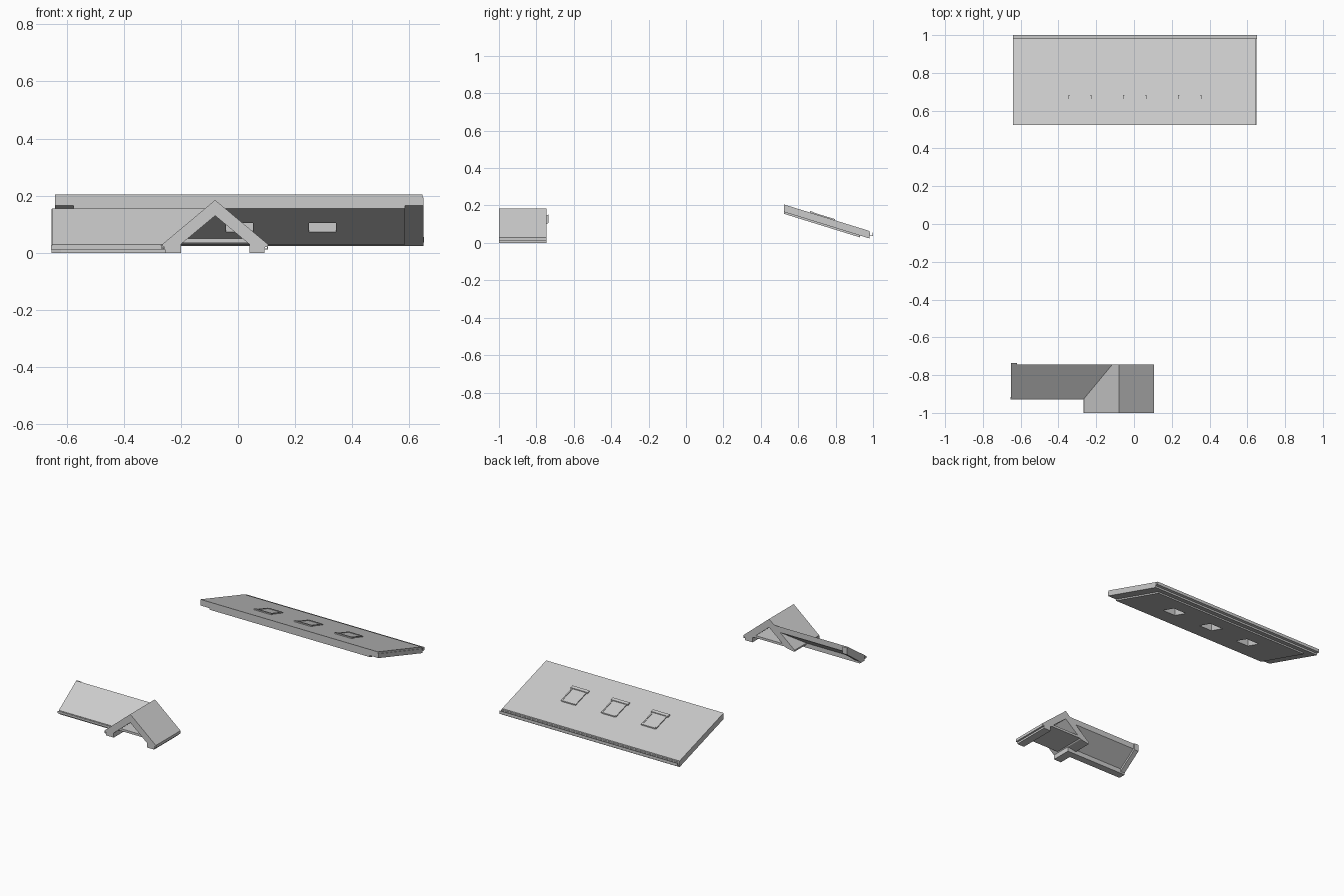
import bpy, bmesh
from mathutils import Vector

if "Cube" in bpy.data.objects:
    bpy.data.objects.remove(bpy.data.objects["Cube"])


def prism(name, profile, a, b, axis='X', cut=None):
    """Extrude a profile along X (profile = y,z) or along Y (profile = x,z)."""
    bm = bmesh.new()
    place = (lambda p, t: (t, p[0], p[1])) if axis == 'X' else (lambda p, t: (p[0], t, p[1]))
    face = bm.faces.new([bm.verts.new(place(p, a)) for p in profile])
    moved = bmesh.ops.extrude_face_region(bm, geom=[face])['geom']
    step = Vector((b - a, 0, 0)) if axis == 'X' else Vector((0, b - a, 0))
    bmesh.ops.translate(bm, vec=step, verts=[v for v in moved if isinstance(v, bmesh.types.BMVert)])
    if cut:
        geom = bm.verts[:] + bm.edges[:] + bm.faces[:]
        bmesh.ops.bisect_plane(bm, geom=geom, plane_co=cut[0], plane_no=cut[1], clear_inner=True)
        bmesh.ops.holes_fill(bm, edges=[e for e in bm.edges if e.is_boundary])
    bmesh.ops.recalc_face_normals(bm, faces=bm.faces)
    mesh = bpy.data.meshes.new(name)
    bm.to_mesh(mesh)
    bm.free()
    ob = bpy.data.objects.new(name, mesh)
    bpy.context.collection.objects.link(ob)
    return ob


def rect(u0, u1, z0, z1):
    return [(u0, z0), (u1, z0), (u1, z1), (u0, z1)]


def channel(u, out, z0, z1, w=0.015, t=0.003):
    """Open gutter section starting at wall position u and projecting by w."""
    pts = [(0, z0), (w, z0), (w, z1), (w - t, z1), (w - t, z0 + t), (t, z0 + t), (t, z1), (0, z1)]
    return [(u + out * p, z) for p, z in pts]


# ---- Large rear roof slope ----
Y0, Y1, SLOPE = 0.525, 0.98, 0.31


def band(y0, y1, top, bottom):
    """Sloped section, offsets measured vertically from the roof surface."""
    z = lambda y: 0.205 - SLOPE * (y - Y0)
    return [(y0, z(y0) + bottom), (y1, z(y1) + bottom), (y1, z(y1) + top), (y0, z(y0) + top)]


slabs = [prism("rear_roof_deck", band(Y0, Y1, 0, -0.04), -0.64, 0.645),
         prism("rear_roof_lining", band(Y0, 0.93, -0.04, -0.05), -0.575, 0.585)]
prism("rear_verge_trim", band(Y0, Y1, -0.012, -0.04), 0.645, 0.649)
prism("rear_gutter", channel(Y1, 1, 0.036, 0.056, 0.02), -0.64, 0.65)

# Skylights: opening through both layers, pane and raised frame
for i in range(3):
    cx = 0.005 + (i - 1) * 0.291
    cutter = prism("skylight_cutter", band(0.686, 0.79, 0.03, -0.09), cx - 0.0475, cx + 0.0475)
    cutter.hide_render = True
    cutter.hide_viewport = False
    cutter.display_type = 'WIRE'
    for slab in slabs:
        mod = slab.modifiers.new("opening", 'BOOLEAN')
        mod.operation = 'DIFFERENCE'
        mod.solver = 'EXACT'
        mod.object = cutter
        bpy.context.view_layer.objects.active = slab
        bpy.ops.object.modifier_apply(modifier=mod.name)
    bpy.data.objects.remove(cutter)
    prism(f"skylight_pane_{i}", band(0.675, 0.795, 0.003, -0.004), cx - 0.05, cx + 0.05)
    prism(f"skylight_head_{i}", band(0.663, 0.682, 0.008, -0.002), cx - 0.062, cx + 0.062)
    prism(f"skylight_sill_{i}", band(0.786, 0.797, 0.007, -0.002), cx - 0.047, cx + 0.047)
    for s in (-1, 1):
        x = cx + s * 0.05
        prism(f"skylight_jamb_{i}_{s}", band(0.672, 0.795, 0.006, -0.002), x - 0.004, x + 0.004)

# ---- Front gable ----
gable = [(-0.265, 0.03), (-0.08, 0.185), (0.105, 0.03), (0.105, 0.02), (0.093, 0.02), (0.093, 0),
         (0.04, 0), (0.04, 0.03), (-0.08, 0.13), (-0.2, 0.03), (-0.255, 0.02), (-0.265, 0.02)]
prism("gable_roof", gable, -1.0, -0.745, 'Y')
prism("gable_left_foot", [(-0.255, 0), (-0.2, 0), (-0.2, 0.03), (-0.255, 0.022)], -1.0, -0.867, 'Y')
prism("gable_ceiling", [(-0.2, 0.035), (0.04, 0.035), (0.02, 0.05), (-0.18, 0.05)], -0.96, -0.745, 'Y')
prism("gable_right_gutter", channel(0.092, 1, 0.012, 0.026, 0.013), -1.0, -0.745, 'Y')
prism("gable_left_gutter", channel(-0.254, -1, 0.012, 0.026, 0.013), -1.0, -0.92, 'Y')

# ---- Side roof, trimmed where it meets the gable ----
valley = (Vector((-0.08, 0, 0.185)), Vector((-0.155, 0, 0.185)))
side = [(-0.925, 0.03), (-0.745, 0.155), (-0.745, 0.118), (-0.867, 0.03), (-0.915, 0.022), (-0.925, 0.022)]
prism("side_roof", side, -0.65, 0.0, cut=valley)
prism("side_eave_box", [(-0.915, 0), (-0.867, 0), (-0.867, 0.03), (-0.915, 0.022)], -0.65, -0.255)
prism("side_gutter", channel(-0.915, -1, 0.012, 0.026), -0.655, -0.26)
verge = [(-0.918, 0.03), (-0.735, 0.153), (-0.735, 0.108), (-0.867, 0.012), (-0.867, 0), (-0.915, 0)]
prism("side_verge", verge, -0.652, -0.62)
